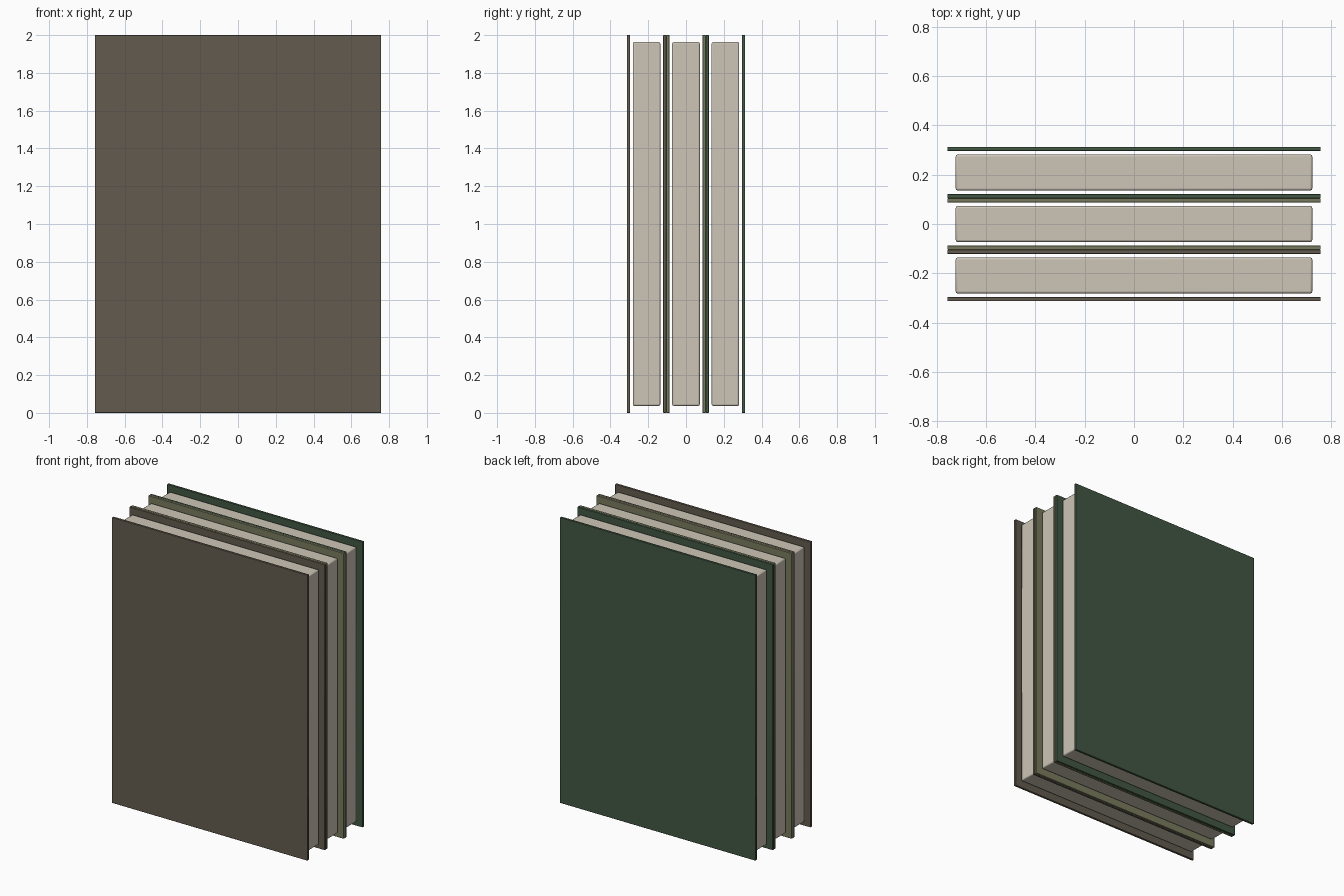
import bpy

if "Cube" in bpy.data.objects:
    bpy.data.objects.remove(bpy.data.objects["Cube"])


def material(name, srgb):
    # 8-bit display colour to linear
    lin = [((c / 255 + 0.055) / 1.055) ** 2.4 for c in srgb]
    m = bpy.data.materials.new(name)
    m.diffuse_color = (*lin, 1)
    m.use_nodes = True
    m.node_tree.nodes["Principled BSDF"].inputs["Base Color"].default_value = m.diffuse_color
    return m


def box(name, size, loc, mat, bevel=0):
    bpy.ops.mesh.primitive_cube_add(size=1, location=loc)
    ob = bpy.context.object
    ob.name = name
    ob.scale = size
    bpy.ops.object.transform_apply(location=False, rotation=False, scale=True)
    ob.data.materials.append(mat)
    if bevel:
        mod = ob.modifiers.new("soft_edges", "BEVEL")
        mod.width = bevel
        mod.segments = 2
        bpy.ops.object.shade_smooth_by_angle()
    return ob


paper = material("paper", (205, 197, 183))
cloths = [
    ("brown", material("brown_cloth", (99, 91, 78))),
    ("olive", material("olive_cloth", (121, 123, 94))),
    ("green", material("green_cloth", (66, 86, 67))),
]

PITCH = 0.2087      # thickness of one book
COVER = 0.0165      # thickness of one cover board

# Three upright books, each a page block between two boards
for i, (colour, cloth) in enumerate(cloths):
    y = (i - 1) * PITCH
    box(f"{colour}_book_pages", (1.446, 0.146, 1.926), (0, y, 1.0), paper, 0.008)
    for side, s in (("front", -1), ("back", 1)):
        box(f"{colour}_book_{side}_cover", (1.514, COVER, 2.0),
            (0, y + s * (PITCH - COVER) / 2, 1.0), cloth, 0.002)
